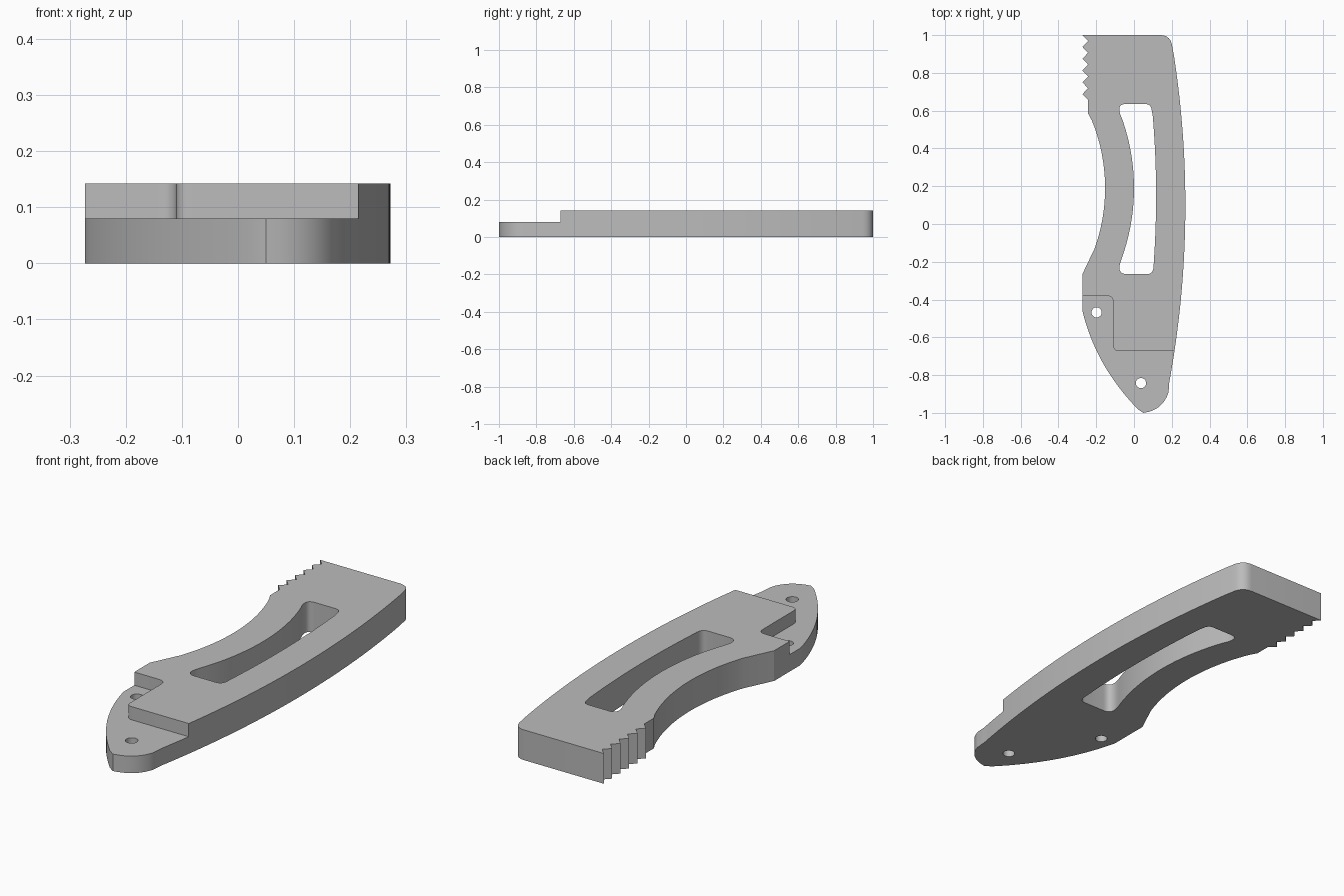
import bpy, bmesh, math

default = bpy.data.objects.get("Cube")
if default:
    bpy.data.objects.remove(default, do_unlink=True)

LOW, HIGH = 0.08, 0.142   # tang thickness and full thickness


def bezier(a, c, b, n=8):
    """Rounded corner or sweep from a to b, pulled towards c."""
    return [tuple((1 - t) ** 2 * p + 2 * t * (1 - t) * q + t * t * r
                  for p, q, r in zip(a, c, b))
            for t in (i / n for i in range(n + 1))]


def bow(x, y, radius, y0, y1, n=24):
    """Shallow arc with its furthest right point at (x, y)."""
    ys = [y0 + (y1 - y0) * i / n for i in range(n + 1)]
    return [(x - radius + math.sqrt(radius ** 2 - (v - y) ** 2), v) for v in ys]


def circle(x, y, r, n=32):
    return [(x + r * math.cos(math.tau * i / n), y + r * math.sin(math.tau * i / n))
            for i in range(n)]


def prism(name, outline, z0, z1):
    bm = bmesh.new()
    face = bm.faces.new([bm.verts.new((x, y, z0)) for x, y in outline])
    top = bmesh.ops.extrude_face_region(bm, geom=[face])["geom"]
    bmesh.ops.translate(bm, vec=(0, 0, z1 - z0),
                        verts=[v for v in top if isinstance(v, bmesh.types.BMVert)])
    bmesh.ops.recalc_face_normals(bm, faces=bm.faces)
    mesh = bpy.data.meshes.new(name)
    bm.to_mesh(mesh)
    bm.free()
    obj = bpy.data.objects.new(name, mesh)
    bpy.context.collection.objects.link(obj)
    return obj


# Handle outline, clockwise from the tooth end: rounded corner and bowed back
outline = bezier((0.14, 1), (0.198, 1), (0.204, 0.93))
outline += bow(0.272, 0.1, 5.2, 0.9, -0.84, 40)
# Rounded nose and the curved tang edge
outline += bezier((0.183, -0.89), (0.155, -0.985), (0.05, -1))
outline += bezier((0.02, -0.98), (-0.2035, -0.75), (-0.273, -0.46), 16)
# Concave finger grip
outline += [(-0.273, -0.265)]
outline += bow(-0.153, 0.19, 0.95, -0.13, 0.55)
outline += [(-0.243, 0.585)]
# Row of grip teeth
PITCH = 0.0625
for i in reversed(range(6)):
    tip = 1 - i * PITCH
    outline += [(-0.243, tip - PITCH / 2), (-0.273, tip)]
handle = prism("handle", outline, 0, HIGH)

# Long curved slot with rounded corners
slot = bezier((-0.045, 0.635), (-0.09, 0.635), (-0.073, 0.58))
slot += bow(0, 0.19, 1.1, 0.56, -0.18)
slot += bezier((-0.071, -0.2), (-0.092, -0.265), (-0.04, -0.265))
slot += bezier((0.07, -0.265), (0.102, -0.265), (0.104, -0.225))
slot += bow(0.117, 0.15, 5.05, -0.2, 0.58)
slot += bezier((0.094, 0.6), (0.092, 0.635), (0.06, 0.635))

# Stepped recess over the tang
recess = [(-0.4, -0.38)]
recess += bezier((-0.145, -0.38), (-0.11, -0.38), (-0.11, -0.415))
recess += bezier((-0.11, -0.642), (-0.11, -0.672), (-0.08, -0.672))
recess += [(0.4, -0.672), (0.4, -1.2), (-0.4, -1.2)]

cutters = [
    prism("slot_cutter", slot, -0.1, 0.3),
    prism("recess_cutter", recess, LOW, 0.3),
    prism("rear_pin_hole_cutter", circle(-0.198, -0.468, 0.027), -0.1, 0.3),
    prism("nose_pin_hole_cutter", circle(0.037, -0.842, 0.027), -0.1, 0.3),
]

bpy.ops.object.select_all(action='DESELECT')
bpy.context.view_layer.objects.active = handle
handle.select_set(True)
for cutter in cutters:
    cutter.hide_render = True
    mod = handle.modifiers.new(cutter.name, 'BOOLEAN')
    mod.operation = 'DIFFERENCE'
    mod.solver = 'EXACT'
    mod.object = cutter
    bpy.ops.object.modifier_apply(modifier=mod.name)
    bpy.data.objects.remove(cutter, do_unlink=True)

# One plain grey
grey = bpy.data.materials.new("plain grey")
grey.use_nodes = True
colour = (0.5, 0.5, 0.5, 1)
grey.diffuse_color = colour
grey.node_tree.nodes["Principled BSDF"].inputs["Base Color"].default_value = colour
handle.data.materials.clear()
handle.data.materials.append(grey)

bpy.ops.object.shade_smooth_by_angle(angle=math.radians(25))
